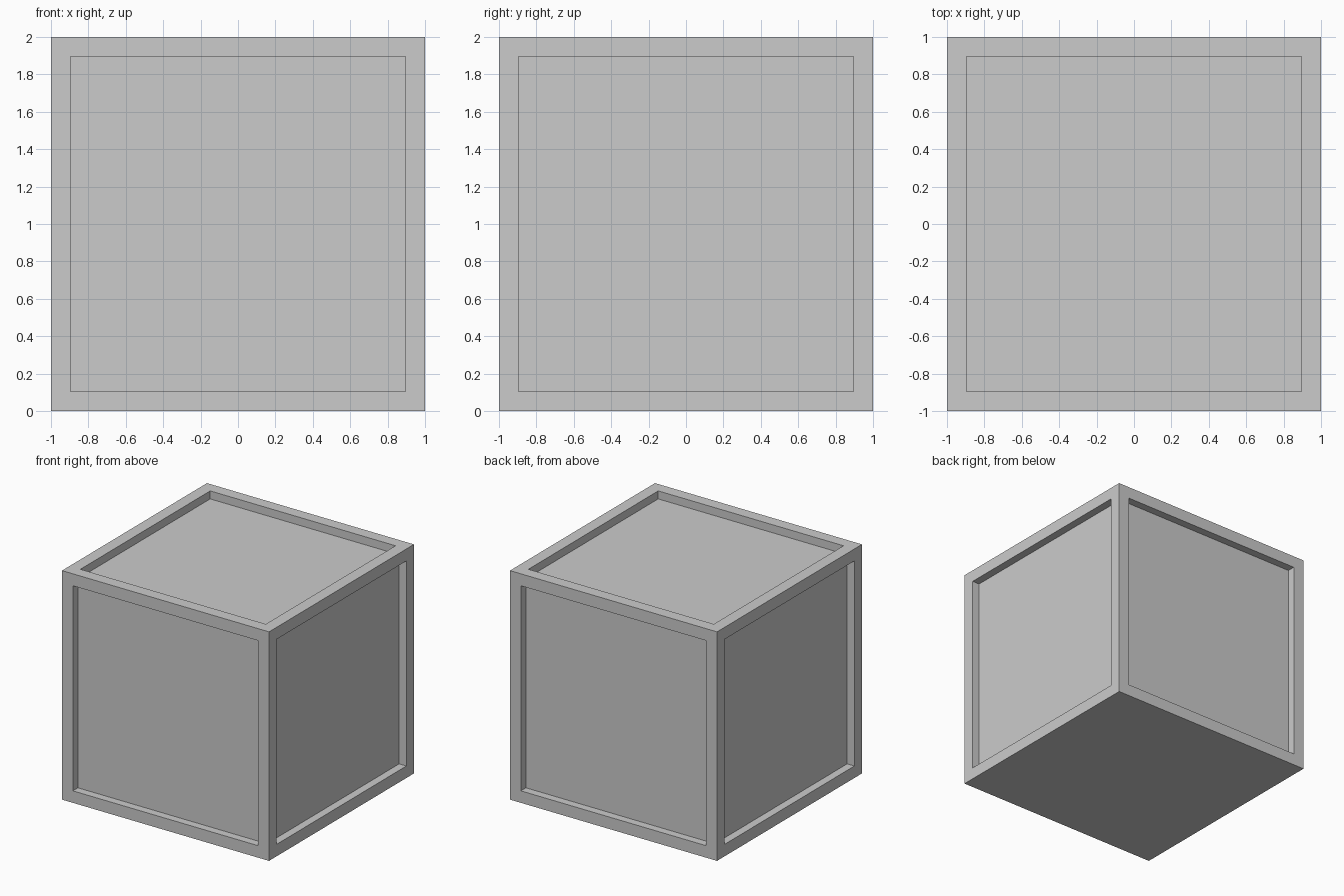
import bpy
import bmesh

if "Cube" in bpy.data.objects:
    bpy.data.objects.remove(bpy.data.objects["Cube"])

BORDER, DEPTH = 0.148, 0.07

# Solid two-unit cube standing on the ground
bm = bmesh.new()
bmesh.ops.create_cube(bm, size=2)
bmesh.ops.translate(bm, verts=bm.verts, vec=(0, 0, 1))
bm.normal_update()

# Recessed square panels on every side except the plain underside
panels = [f for f in bm.faces if f.normal.z > -0.5]
bmesh.ops.inset_individual(bm, faces=panels, thickness=BORDER)
for panel in panels:
    inward = -panel.normal * DEPTH
    floor = bmesh.ops.extrude_discrete_faces(bm, faces=[panel])["faces"][0]
    bmesh.ops.translate(bm, verts=floor.verts, vec=inward)

bmesh.ops.recalc_face_normals(bm, faces=bm.faces)
mesh = bpy.data.meshes.new("panelled_crate")
bm.to_mesh(mesh)
bm.free()
crate = bpy.data.objects.new("panelled_crate", mesh)
bpy.context.collection.objects.link(crate)
